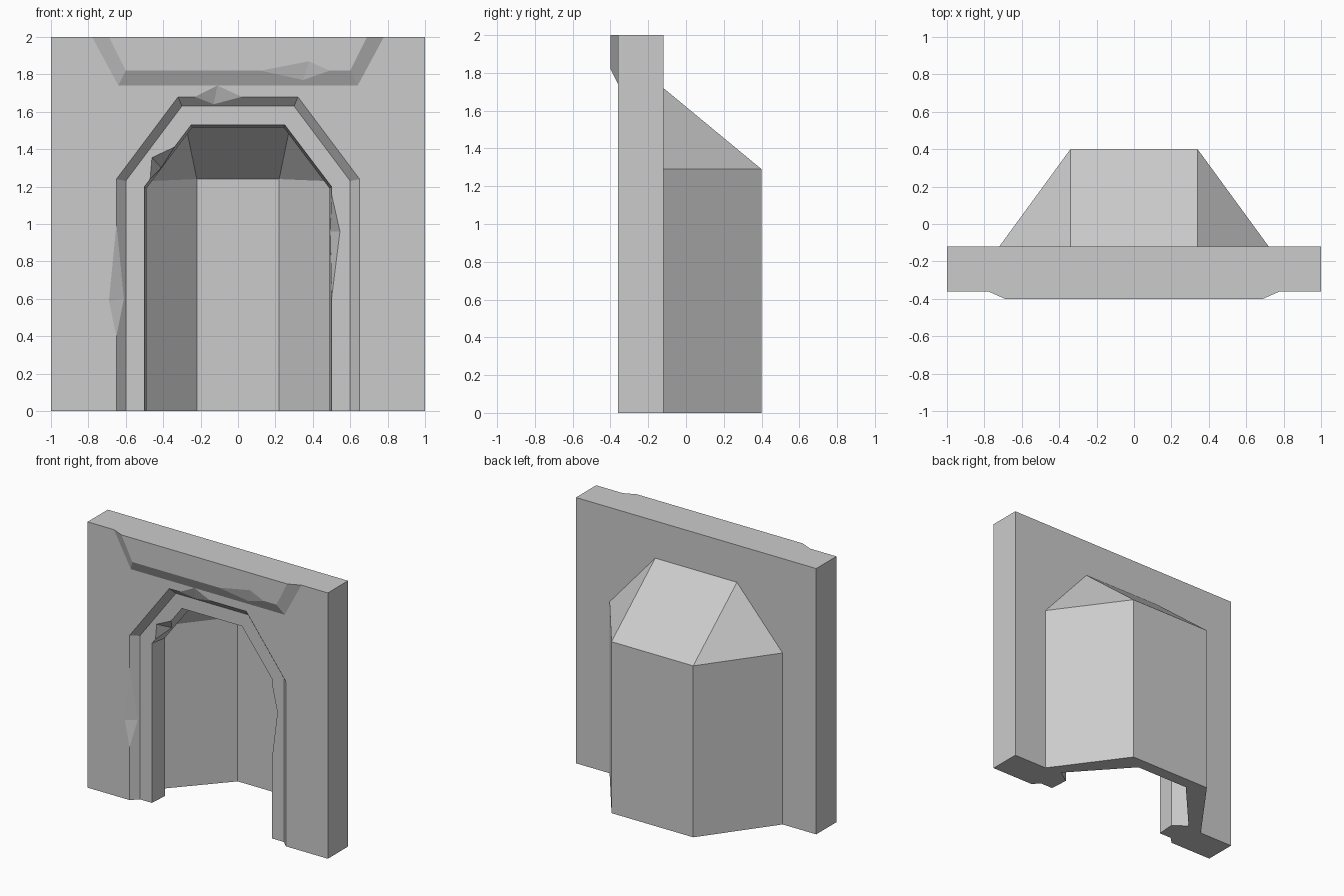
import bpy, bmesh
from mathutils import Vector

if "Cube" in bpy.data.objects:
    bpy.data.objects.remove(bpy.data.objects["Cube"])


def finish(bm, name):
    bmesh.ops.remove_doubles(bm, verts=bm.verts, dist=1e-5)
    bmesh.ops.recalc_face_normals(bm, faces=bm.faces)
    mesh = bpy.data.meshes.new(name)
    bm.to_mesh(mesh)
    bm.free()
    obj = bpy.data.objects.new(name, mesh)
    bpy.context.collection.objects.link(obj)
    return obj


def loft(name, rings):
    """Capped solid through (y, half outline) rings; outlines mirror in x."""
    bm = bmesh.new()
    loops = []
    for y, half in rings:
        pts = [(x, z) for x, z in half] + [(-x, z) for x, z in reversed(half)]
        loops.append([bm.verts.new((x, y, z)) for x, z in pts])
    n = len(loops[0])
    for a, b in zip(loops, loops[1:]):
        for i in range(n):
            j = (i + 1) % n
            bm.faces.new((a[i], a[j], b[j], b[i]))
    bm.faces.new(loops[0])
    bm.faces.new(loops[-1])
    return finish(bm, name)


def hull(name, points):
    bm = bmesh.new()
    for p in points:
        bm.verts.new(p)
    bmesh.ops.convex_hull(bm, input=bm.verts)
    return finish(bm, name)


def combine(target, tool, operation):
    tool.hide_render = True
    mod = target.modifiers.new(operation.lower(), 'BOOLEAN')
    mod.operation = operation
    mod.solver = 'EXACT'
    mod.object = tool
    bpy.context.view_layer.objects.active = target
    bpy.ops.object.modifier_apply(modifier=mod.name)
    bpy.data.objects.remove(tool, do_unlink=True)


def arch(base_z, wide, spring, narrow, top):
    return [(wide, base_z), (wide, spring), (narrow, top)]


# Flat wall panel
slab = [(1, 0), (1, 2)]
wall = loft("niche_wall", [(-0.36, slab), (-0.12, slab)])

# Tapered shell behind the panel
shell = arch(0, 0.72, 1.29, 0.34, 1.72)
alcove = hull("alcove_shell", [(s * x, y, z) for s in (1, -1) for x, y, z in (
    (0.72, -0.12, 0), (0.72, -0.12, 1.29), (0.34, -0.12, 1.72),
    (0.34, 0.4, 0), (0.34, 0.4, 1.29),
    (0.72, -0.2, 0), (0.72, -0.2, 1.29), (0.34, -0.2, 1.72))])
combine(wall, alcove, 'UNION')

# Raised, bevelled band along the top
outer = [(0.64, 1.74), (0.78, 2)]
band = loft("top_band", [(-0.3, outer), (-0.36, outer),
                         (-0.40, [(0.60, 1.82), (0.69, 2)])])
combine(wall, band, 'UNION')

# Stepped surround, doorway and hollow interior, open at the bottom
b = -0.2
hollow = loft("niche_hollow", [
    (-0.39, arch(b, 0.65, 1.24, 0.32, 1.68)),
    (-0.36, arch(b, 0.65, 1.24, 0.32, 1.68)),
    (-0.31, arch(b, 0.60, 1.23, 0.30, 1.63)),
    (-0.31, arch(b, 0.50, 1.20, 0.25, 1.53)),
    (-0.17, arch(b, 0.49, 1.19, 0.245, 1.515)),
    (-0.10, arch(b, 0.59, 1.225, 0.29, 1.58)),
    (0.31, arch(b, 0.22, 1.24, 0.22, 1.24))])
combine(wall, hollow, 'DIFFERENCE')

# Chipped edges: two points on the edge, one on each adjoining face, one outside
chips = [
    ((-0.23, -0.36, 1.68), (0.02, -0.36, 1.68), (-0.11, -0.36, 1.74),
     (-0.13, -0.32, 1.64), (-0.11, -0.39, 1.64)),
    ((0.12, -0.40, 1.82), (0.49, -0.40, 1.82), (0.38, -0.40, 1.87),
     (0.35, -0.375, 1.77), (0.35, -0.43, 1.79)),
    ((-0.65, -0.36, 1.0), (-0.65, -0.36, 0.4), (-0.69, -0.36, 0.59),
     (-0.61, -0.32, 0.6), (-0.61, -0.39, 0.6)),
    ((0.50, -0.31, 1.16), (0.50, -0.31, 0.6), (0.545, -0.31, 0.96),
     (0.494, -0.22, 0.96), (0.46, -0.34, 0.95)),
    ((-0.47, -0.31, 1.24), (-0.34, -0.31, 1.411), (-0.46, -0.31, 1.355),
     (-0.41, -0.20, 1.30), (-0.36, -0.34, 1.27)),
]
for points in chips:
    combine(wall, hull("chip", points), 'DIFFERENCE')
